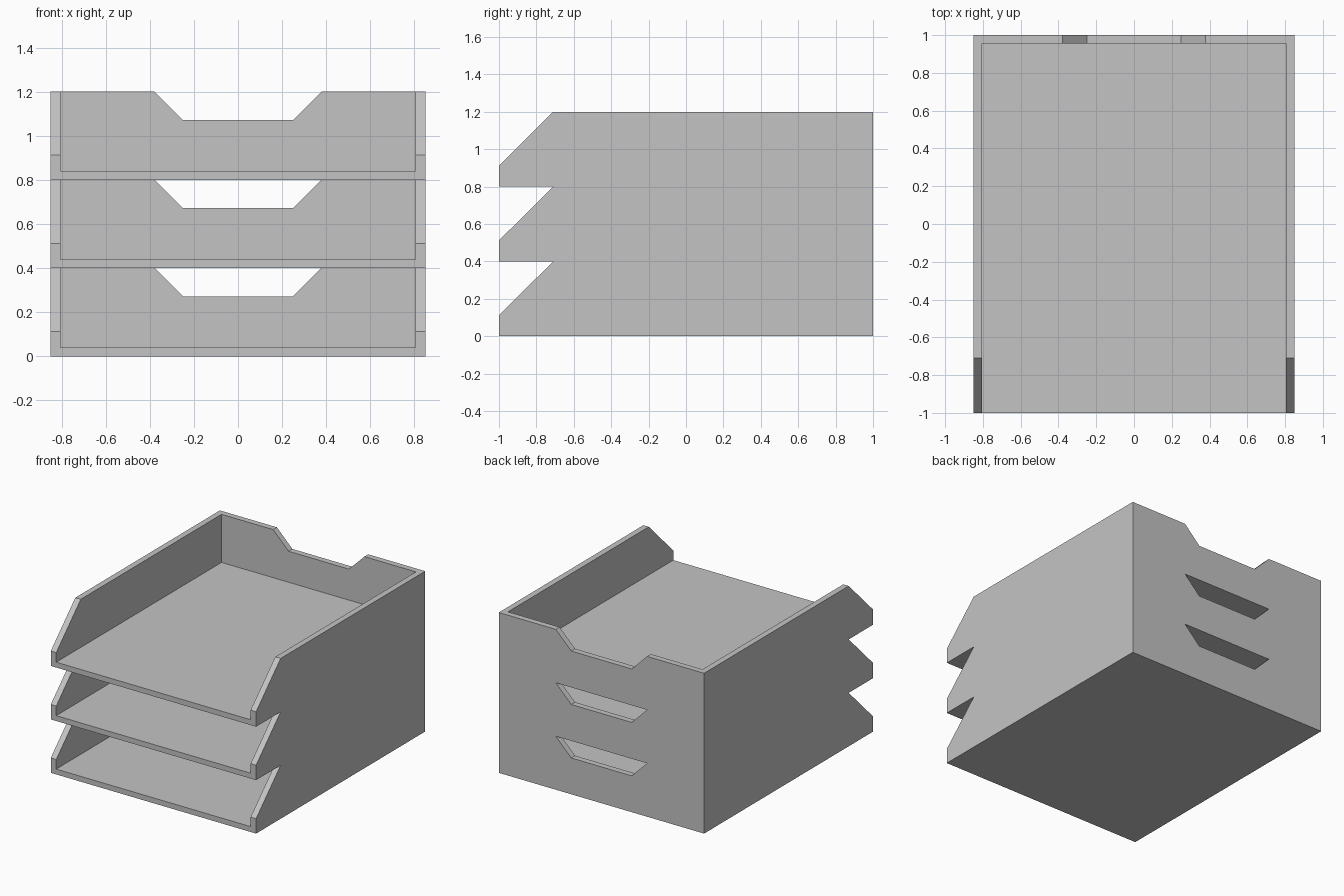
import bpy
import bmesh
from mathutils import Vector

cube = bpy.data.objects.get("Cube")
if cube:
    bpy.data.objects.remove(cube, do_unlink=True)

HALF_W, WALL, FLOOR, PITCH = 0.85, 0.045, 0.04, 0.4

grey = bpy.data.materials.new("light_grey_plastic")
grey.use_nodes = True
colour = (0.55, 0.55, 0.55, 1)
grey.diffuse_color = colour
grey.node_tree.nodes["Principled BSDF"].inputs["Base Color"].default_value = colour


def prism(name, profile, axis, start, end):
    """Extrude a profile of (horizontal, z) points along x or y."""
    def place(h, z, d):
        return (d, h, z) if axis == "x" else (h, d, z)

    bm = bmesh.new()
    face = bm.faces.new([bm.verts.new(place(h, z, start)) for h, z in profile])
    grown = bmesh.ops.extrude_face_region(bm, geom=[face])
    moved = [v for v in grown["geom"] if isinstance(v, bmesh.types.BMVert)]
    bmesh.ops.translate(bm, verts=moved, vec=Vector(place(0, 0, end - start)))
    bmesh.ops.recalc_face_normals(bm, faces=bm.faces)
    mesh = bpy.data.meshes.new(name)
    bm.to_mesh(mesh)
    bm.free()
    obj = bpy.data.objects.new(name, mesh)
    bpy.context.collection.objects.link(obj)
    obj.data.materials.append(grey)
    return obj


def cut(obj, cutter):
    """Subtract the cutter and remove it."""
    mod = obj.modifiers.new("cut", "BOOLEAN")
    mod.operation = "DIFFERENCE"
    mod.solver = "EXACT"
    mod.object = cutter
    bpy.context.view_layer.objects.active = obj
    bpy.ops.object.modifier_apply(modifier=mod.name)
    bpy.data.objects.remove(cutter, do_unlink=True)


# Solid tray with sloped front corners
side = [(-1, 0), (1, 0), (1, PITCH), (-0.71, PITCH), (-1, 0.112)]
tray = prism("bottom_tray", side, "x", -HALF_W, HALF_W)

# Paper space, open at the front and top
inner = HALF_W - WALL
space = [(-inner, FLOOR), (inner, FLOOR), (inner, 0.6), (-inner, 0.6)]
cut(tray, prism("paper_space", space, "y", -1.2, 1 - WALL))

# Trapezoid finger notch in the back wall
notch = [(-0.25, 0.272), (0.25, 0.272), (0.478, 0.5), (-0.478, 0.5)]
cut(tray, prism("finger_notch", notch, "y", 0.9, 1.1))

# Stack the same tray twice more
for level, name in enumerate(("middle_tray", "top_tray"), start=1):
    copy = bpy.data.objects.new(name, tray.data)
    copy.location.z = level * PITCH
    bpy.context.collection.objects.link(copy)
